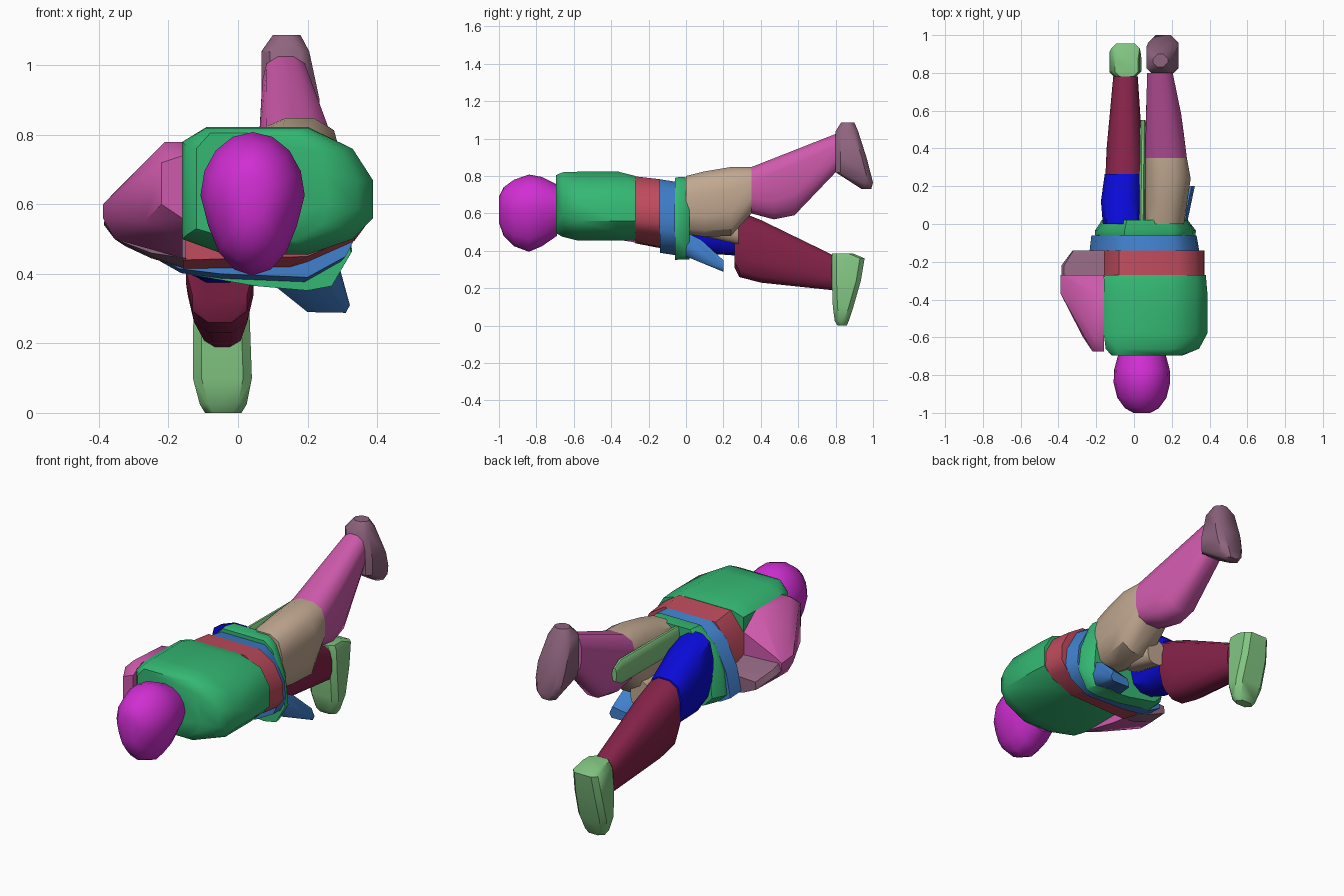
import bpy, bmesh, math

cube = bpy.data.objects.get("Cube")
if cube:
    bpy.data.objects.remove(cube, do_unlink=True)


def material(name, rgb):
    col = [((c / 255 + 0.055) / 1.055) ** 2.4 if c > 10 else c / 255 / 12.92 for c in rgb] + [1.0]
    m = bpy.data.materials.new(name)
    m.use_nodes = True
    m.diffuse_color = col
    m.node_tree.nodes["Principled BSDF"].inputs["Base Color"].default_value = col
    return m


MAGENTA = material("magenta", (208, 46, 210))
GREEN = material("green", (52, 184, 115))
CRIMSON = material("crimson", (192, 76, 94))
STEEL = material("steel_blue", (64, 128, 204))
TAN = material("tan", (192, 167, 144))
PINK = material("pink", (207, 90, 172))
MAUVE = material("mauve", (142, 100, 126))
ROYAL = material("royal_blue", (10, 10, 214))
MAROON = material("maroon", (132, 34, 72))
LEAF = material("light_green", (130, 198, 130))


def hull(name, mat, points):
    """Convex part around a set of points, smooth except at sharp edges."""
    bm = bmesh.new()
    for p in points:
        bm.verts.new(p)
    res = bmesh.ops.convex_hull(bm, input=bm.verts)
    junk = {g for g in res["geom_interior"] + res["geom_unused"] if isinstance(g, bmesh.types.BMVert)}
    bmesh.ops.delete(bm, geom=list(junk), context="VERTS")
    bmesh.ops.dissolve_limit(bm, angle_limit=0.02, verts=bm.verts, edges=bm.edges)
    bmesh.ops.recalc_face_normals(bm, faces=bm.faces)
    me = bpy.data.meshes.new(name)
    bm.to_mesh(me)
    bm.free()
    me.materials.append(mat)
    me.shade_smooth()
    me.set_sharp_from_angle(angle=math.radians(42))
    ob = bpy.data.objects.new(name, me)
    bpy.context.collection.objects.link(ob)


def section(y, x0, x1, z0, z1, c=0.33):
    """Rounded rectangle across the body at depth y, three points per corner."""
    w, h = x1 - x0, z1 - z0
    pts = []
    for u, v in ((c, 0), (0.29 * c, 0.29 * c), (0, c)):
        for x in (x0 + u * w, x1 - u * w):
            pts += [(x, y, z0 + v * h), (x, y, z1 - v * h)]
    return pts


def loft(name, mat, *rings):
    hull(name, mat, [p for r in rings for p in section(*r)])


def extrude(y, outline, dz=0.0):
    return [(x, y, z + dz) for x, z in outline]


# Head: egg-shaped rings, narrower toward the chin
head = []
for y, rx, z0, z1 in ((-1.0, 0.045, 0.55, 0.69), (-0.975, 0.09, 0.48, 0.74), (-0.92, 0.13, 0.425, 0.78),
                      (-0.84, 0.15, 0.395, 0.808), (-0.77, 0.147, 0.425, 0.795), (-0.69, 0.125, 0.48, 0.755)):
    for i in range(16):
        t = 2 * math.pi * i / 16
        s = math.sin(t)
        zc = z0 + (z1 - z0) * 0.56
        z = zc + s * ((z1 - zc) if s > 0 else (zc - z0))
        head.append((0.042 + rx * math.cos(t) * (1 if s > -0.1 else 0.92), y, z))
hull("head", MAGENTA, head)

# Chest with the covered left shoulder
chest = [(-0.16, 0.50), (-0.05, 0.46), (0.2, 0.455), (0.33, 0.50), (0.388, 0.56), (0.388, 0.67),
         (0.33, 0.76), (0.2, 0.823), (-0.09, 0.823), (-0.16, 0.78)]
collar = [(-0.12, 0.53), (0.0, 0.495), (0.16, 0.495), (0.24, 0.54), (0.26, 0.6), (0.26, 0.68),
          (0.24, 0.75), (0.17, 0.805), (-0.08, 0.805), (-0.12, 0.76)]
shoulder = [(-0.15, 0.51), (0.0, 0.475), (0.19, 0.475), (0.31, 0.53), (0.345, 0.59), (0.345, 0.67),
            (0.3, 0.76), (0.2, 0.82), (-0.09, 0.82), (-0.15, 0.77)]
hull("chest", GREEN, extrude(-0.695, collar) + extrude(-0.66, shoulder) + extrude(-0.58, chest)
     + extrude(-0.36, chest) + extrude(-0.27, [(x * 0.98, min(z, 0.8)) for x, z in chest]))

# Waist bands
waist = [(-0.158, 0.44), (0.2, 0.45), (0.335, 0.51), (0.372, 0.56), (0.368, 0.65), (0.32, 0.74),
         (0.23, 0.798), (-0.08, 0.798), (-0.158, 0.7)]
hull("waist_band", CRIMSON, extrude(-0.27, waist) + extrude(-0.14, waist, -0.015)
     + [(-0.158, -0.14, 0.415), (0.15, -0.14, 0.42)])
belt = [(-0.235, 0.45), (-0.17, 0.415), (-0.05, 0.4), (0.2, 0.39), (0.31, 0.45), (0.345, 0.52),
        (0.335, 0.62), (0.27, 0.74), (0.21, 0.783), (-0.06, 0.783), (-0.14, 0.72), (-0.21, 0.58)]
hull("belt", STEEL, extrude(-0.14, belt) + extrude(-0.06, [(x * 0.96, z) for x, z in belt], -0.013))
hips = [(-0.205, 0.45), (-0.15, 0.4), (0.05, 0.365), (0.2, 0.352), (0.27, 0.365), (0.325, 0.46),
        (0.31, 0.6), (0.25, 0.75), (0.2, 0.79), (-0.05, 0.79), (-0.14, 0.7), (-0.19, 0.58)]
hull("hips", GREEN, extrude(-0.06, hips) + extrude(-0.035, [(x * 1.01, z) for x, z in hips], 0.005)
     + extrude(0.02, [(0.04 + (x - 0.04) * 0.86, z) for x, z in hips], 0.002))

# Right arm
hull("right_upper_arm", PINK,
     extrude(-0.675, [(-0.16, 0.56), (-0.16, 0.74), (-0.22, 0.72), (-0.22, 0.6)])
     + extrude(-0.6, [(-0.16, 0.51), (-0.16, 0.78), (-0.21, 0.78), (-0.26, 0.73), (-0.27, 0.55)])
     + extrude(-0.37, [(-0.16, 0.46), (-0.16, 0.78), (-0.2, 0.775), (-0.36, 0.63), (-0.388, 0.6),
                       (-0.388, 0.56), (-0.355, 0.5)])
     + extrude(-0.27, [(-0.16, 0.445), (-0.16, 0.7), (-0.36, 0.61), (-0.388, 0.59), (-0.388, 0.56),
                       (-0.355, 0.5)]))
hull("right_forearm", MAUVE,
     extrude(-0.28, [(-0.15, 0.445), (-0.25, 0.46), (-0.355, 0.5), (-0.385, 0.55), (-0.37, 0.59), (-0.15, 0.58)])
     + extrude(-0.22, [(-0.385, 0.54), (-0.37, 0.57), (-0.25, 0.45)])
     + extrude(-0.14, [(-0.15, 0.415), (-0.25, 0.445), (-0.325, 0.48), (-0.32, 0.52), (-0.15, 0.53)]))

# Left hand below the hip
hull("left_hand", STEEL,
     extrude(0.0, [(0.1, 0.37), (0.26, 0.37), (0.28, 0.43), (0.27, 0.5), (0.14, 0.48)])
     + extrude(0.08, [(0.16, 0.345), (0.285, 0.34), (0.295, 0.4), (0.28, 0.46), (0.2, 0.45)])
     + extrude(0.2, [(0.2, 0.29), (0.31, 0.288), (0.322, 0.31), (0.305, 0.35), (0.21, 0.335)]))

# Flap between the legs
loft("leg_flap", LEAF, (0.0, 0.025, 0.06, 0.66, 0.79), (0.5, 0.03, 0.065, 0.66, 0.79),
     (0.55, 0.035, 0.06, 0.69, 0.76))

# Left leg, raised
loft("left_thigh", TAN, (0.0, 0.055, 0.265, 0.49, 0.8), (0.1, 0.055, 0.28, 0.475, 0.825),
     (0.24, 0.055, 0.3, 0.48, 0.848), (0.35, 0.06, 0.28, 0.6, 0.848))
loft("inner_thigh", TAN, (0.08, 0.03, 0.16, 0.48, 0.6), (0.28, 0.03, 0.14, 0.435, 0.58))
loft("left_calf", PINK, (0.35, 0.06, 0.28, 0.6, 0.848), (0.47, 0.06, 0.265, 0.568, 0.885),
     (0.58, 0.065, 0.25, 0.59, 0.925), (0.8, 0.07, 0.205, 0.82, 1.025))

# Right leg, lowered
loft("right_thigh", ROYAL, (0.0, -0.165, 0.04, 0.43, 0.78), (0.12, -0.175, 0.04, 0.385, 0.74),
     (0.265, -0.155, 0.04, 0.375, 0.625))
loft("right_calf", MAROON, (0.26, -0.15, 0.045, 0.31, 0.62), (0.285, -0.15, 0.045, 0.26, 0.61),
     (0.4, -0.145, 0.045, 0.23, 0.565), (0.78, -0.11, 0.02, 0.19, 0.38))


# Feet: stacked chamfered slices (y0, y1, z, x0, x1)
def foot(name, mat, *slices):
    pts = []
    for y0, y1, z, x0, x1 in slices:
        pts += [(x, y, z) for x in (x0, x1) for y in (y0 + 0.025, y1 - 0.025)]
        pts += [(x, y, z) for x in (x0 + 0.025, x1 - 0.025) for y in (y0, y1)]
    hull(name, mat, pts)


foot("left_foot", MAUVE, (0.83, 0.9, 1.087, 0.1, 0.18), (0.8, 0.92, 1.04, 0.067, 0.205),
     (0.8, 0.965, 0.9, 0.067, 0.235), (0.8, 0.985, 0.82, 0.075, 0.235),
     (0.92, 1.0, 0.765, 0.09, 0.22), (0.94, 0.99, 0.73, 0.11, 0.2))
foot("right_foot", LEAF, (0.78, 0.89, 0.387, -0.1, 0.02), (0.78, 0.955, 0.36, -0.12, 0.03),
     (0.78, 0.935, 0.24, -0.13, 0.035), (0.785, 0.895, 0.1, -0.13, 0.04),
     (0.795, 0.87, 0.025, -0.11, 0.025), (0.81, 0.86, 0.0, -0.095, 0.01))
